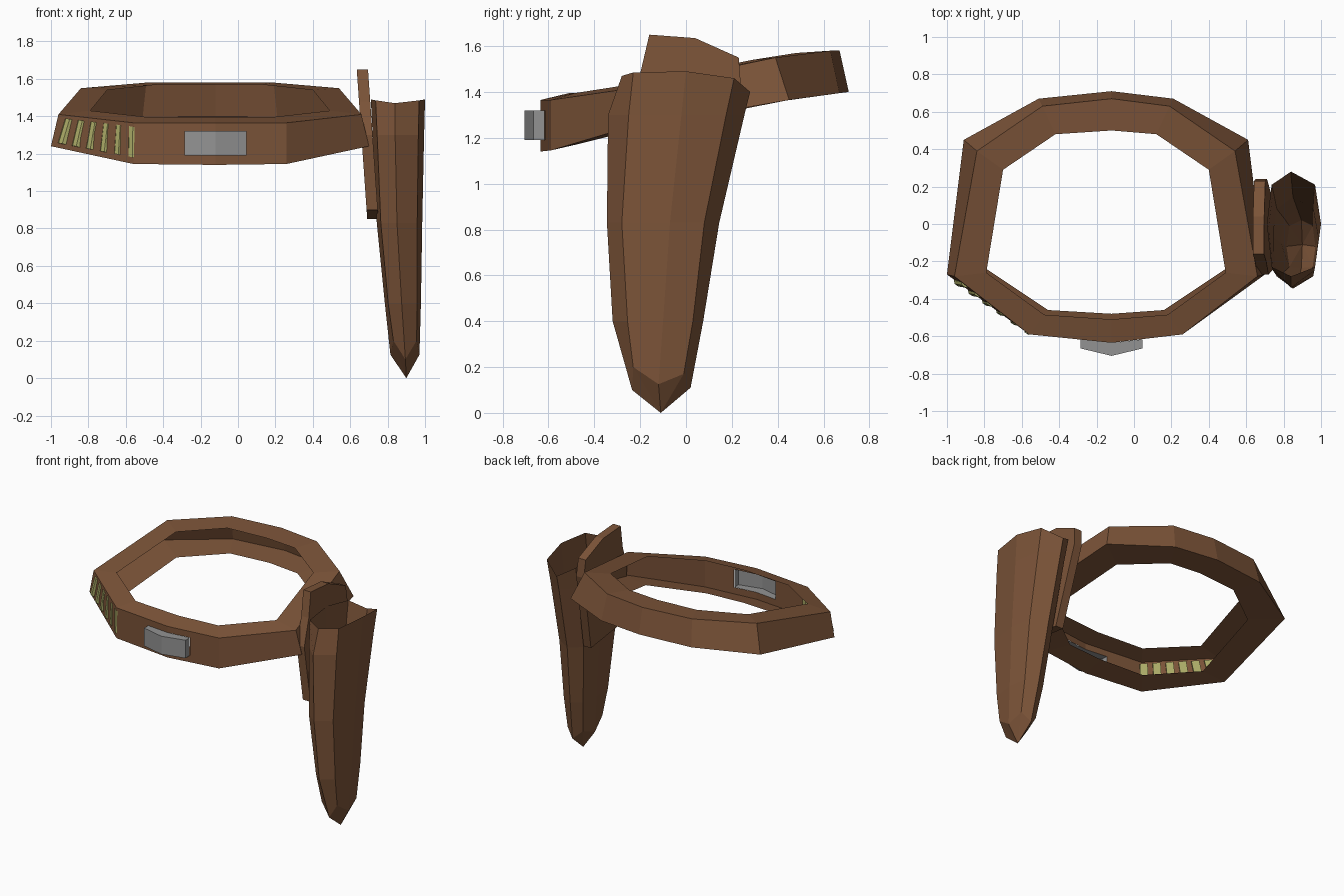
import bpy, bmesh
from mathutils import Vector

if "Cube" in bpy.data.objects:
    bpy.data.objects.remove(bpy.data.objects["Cube"])


def material(name, rgb):
    m = bpy.data.materials.new(name)
    m.diffuse_color = (*rgb, 1)
    m.use_nodes = True
    m.node_tree.nodes["Principled BSDF"].inputs["Base Color"].default_value = m.diffuse_color
    return m


leather = material("brown leather", (0.20, 0.088, 0.040))
steel = material("grey steel", (0.29, 0.29, 0.29))
brass = material("olive brass", (0.42, 0.42, 0.14))


def finish(name, bm, mat):
    bmesh.ops.recalc_face_normals(bm, faces=bm.faces)
    me = bpy.data.meshes.new(name)
    bm.to_mesh(me)
    bm.free()
    me.materials.append(mat)
    ob = bpy.data.objects.new(name, me)
    bpy.context.collection.objects.link(ob)
    return ob


def bridge(bm, a, b):
    """Quads between two closed loops of vertices."""
    n = len(a)
    return [bm.faces.new((a[i], a[(i + 1) % n], b[(i + 1) % n], b[i])) for i in range(n)]


# Belt: open channel with outer wall, top flange and bottom flange
CX = -0.15
def belt_loop(bm, half):
    """Half profile (front to back), mirrored about the belt centre."""
    pts = [(CX + (0.03 if i in (0, 5) else s * dx), y, z)
           for s, order in ((1, range(6)), (-1, range(4, 0, -1)))
           for i in order for dx, y, z in [half[i]]]
    return [bm.verts.new(p) for p in pts]


bm = bmesh.new()
inner_top = belt_loop(bm, [(0, -.51, 1.395), (.33, -.485, 1.395), (.64, -.26, 1.43),
                           (.55, .29, 1.54), (.27, .48, 1.57), (0, .50, 1.57)])
outer_top = belt_loop(bm, [(0, -.635, 1.365), (.41, -.59, 1.365), (.81, -.28, 1.41),
                           (.69, .39, 1.55), (.34, .63, 1.58), (0, .67, 1.58)])
outer_low = belt_loop(bm, [(0, -.635, 1.14), (.41, -.59, 1.145), (.85, -.27, 1.24),
                           (.76, .45, 1.365), (.36, .67, 1.395), (0, .71, 1.40)])
inner_low = belt_loop(bm, [(0, -.48, 1.175), (.31, -.46, 1.175), (.64, -.24, 1.23),
                           (.56, .31, 1.345), (.27, .51, 1.375), (0, .53, 1.38)])
bridge(bm, inner_top, outer_top)
wall = bridge(bm, outer_top, outer_low)
bridge(bm, outer_low, inner_low)
# opening behind the buckle, cut in the two front wall panels
cut = [wall[0], wall[-1]]
BX0, BX1, BZ0, BZ1 = -0.285, 0.045, 1.19, 1.32
for co, no in (((BX0, 0, 0), (1, 0, 0)), ((BX1, 0, 0), (1, 0, 0)),
               ((0, 0, BZ0), (0, 0, 1)), ((0, 0, BZ1), (0, 0, 1))):
    geom = cut + list({e for f in cut for e in f.edges}) + list({v for f in cut for v in f.verts})
    res = bmesh.ops.bisect_plane(bm, geom=geom, plane_co=co, plane_no=no)
    cut = [g for g in res["geom"] if isinstance(g, bmesh.types.BMFace)]
hole = []
for f in cut:
    c = f.calc_center_median()
    if BX0 < c.x < BX1 and BZ0 < c.z < BZ1:
        hole.append(f)
bmesh.ops.delete(bm, geom=hole, context='FACES')
finish("belt", bm, leather)

# Buckle: shallow wedge-fronted box, open towards the inside
bm = bmesh.new()
xs = (BX0, (BX0 + BX1) / 2, BX1)
rim = [bm.verts.new((x, -.635 + abs(x + .12) * .11, z))
       for z, row in ((BZ0, xs), (BZ1, xs[::-1])) for x in row]
face = [bm.verts.new((x, -.705 + abs(x + .12) * .24, z))
        for z, row in ((BZ0, xs), (BZ1, xs[::-1])) for x in row]
bridge(bm, rim, face)
bm.faces.new((face[0], face[1], face[4], face[5]))
bm.faces.new((face[1], face[2], face[3], face[4]))
finish("buckle", bm, steel)

# Cartridges: six half-round bars on the front left panel
a, b = Vector((-.96, -.28, 1.41)), Vector((-.56, -.59, 1.365))
a, b = Vector((-.94, -.28, 1.41)), Vector((-.53, -.59, 1.365))
c, d = Vector((-1.0, -.27, 1.24)), Vector((-.53, -.59, 1.145))
out = (b - a).cross(c - a).normalized()
if out.y > 0:
    out = -out
side = (d - c).normalized()
bm = bmesh.new()
for i in range(6):
    u = 0.12 + i * 0.162
    top, low = a.lerp(b, u), c.lerp(d, u)
    ends = []
    for v in (0.12, 0.87):
        p = top.lerp(low, v)
        ends.append([bm.verts.new(p + side * s + out * o) for s, o in
                     ((-.026, -.012), (-.026, .008), (-.012, .022),
                      (.012, .022), (.026, .008), (.026, -.012))])
    bridge(bm, *ends)
    for e in ends:
        bm.faces.new(e)
finish("cartridges", bm, brass)

# Holster: eight-sided tapering sleeve, open at the top
# each level: inner x, mid x, outer x, five y values and five z values front to back
levels = [
    (.71, .84, 1.00, (-.28, -.23, 0, .21, .28), (1.47, 1.485, 1.49, 1.46, 1.40)),
    (.72, .84, .995, (-.34, -.25, -.02, .175, .255), (1.30,) * 5),
    (.742, .85, .985, (-.345, -.28, -.07, .08, .145), (.83,) * 5),
    (.785, .875, .978, (-.32, -.255, -.10, .03, .075), (.40,) * 5),
    (.815, .895, .970, (-.235, -.23, -.12, -.01, .02), (.10, .20, .125, .17, .11)),
]
bm = bmesh.new()
prev = None
for xi, xm, xo, ys, zs in levels:
    xof, xif = xm + (xo - xm) * .8, xm + (xi - xm) * .8
    order = ((xm, 0), (xof, 1), (xo, 2), (xof, 3), (xm, 4), (xif, 3), (xi, 2), (xif, 1))
    ring = [bm.verts.new((x, ys[k], zs[k])) for x, k in order]
    if prev:
        bridge(bm, prev, ring)
    prev = ring
tip = bm.verts.new((.90, -.11, 0))
for i in range(8):
    bm.faces.new((prev[i], prev[(i + 1) % 8], tip))
finish("holster", bm, leather)

# Hanger plate joining holster and belt, leaning outwards towards the bottom
outline = [(-.16, 1.65), (.04, 1.635), (.23, 1.55), (.24, 1.42), (.10, .85),
           (-.24, .90), (-.27, 1.30), (-.20, 1.48)]
bm = bmesh.new()
sides = [[bm.verts.new((x + (1.65 - z) * .07, y, z)) for y, z in outline] for x in (.635, .695)]
bridge(bm, *sides)
for s in sides:
    bm.faces.new(s)
finish("hanger_plate", bm, leather)
